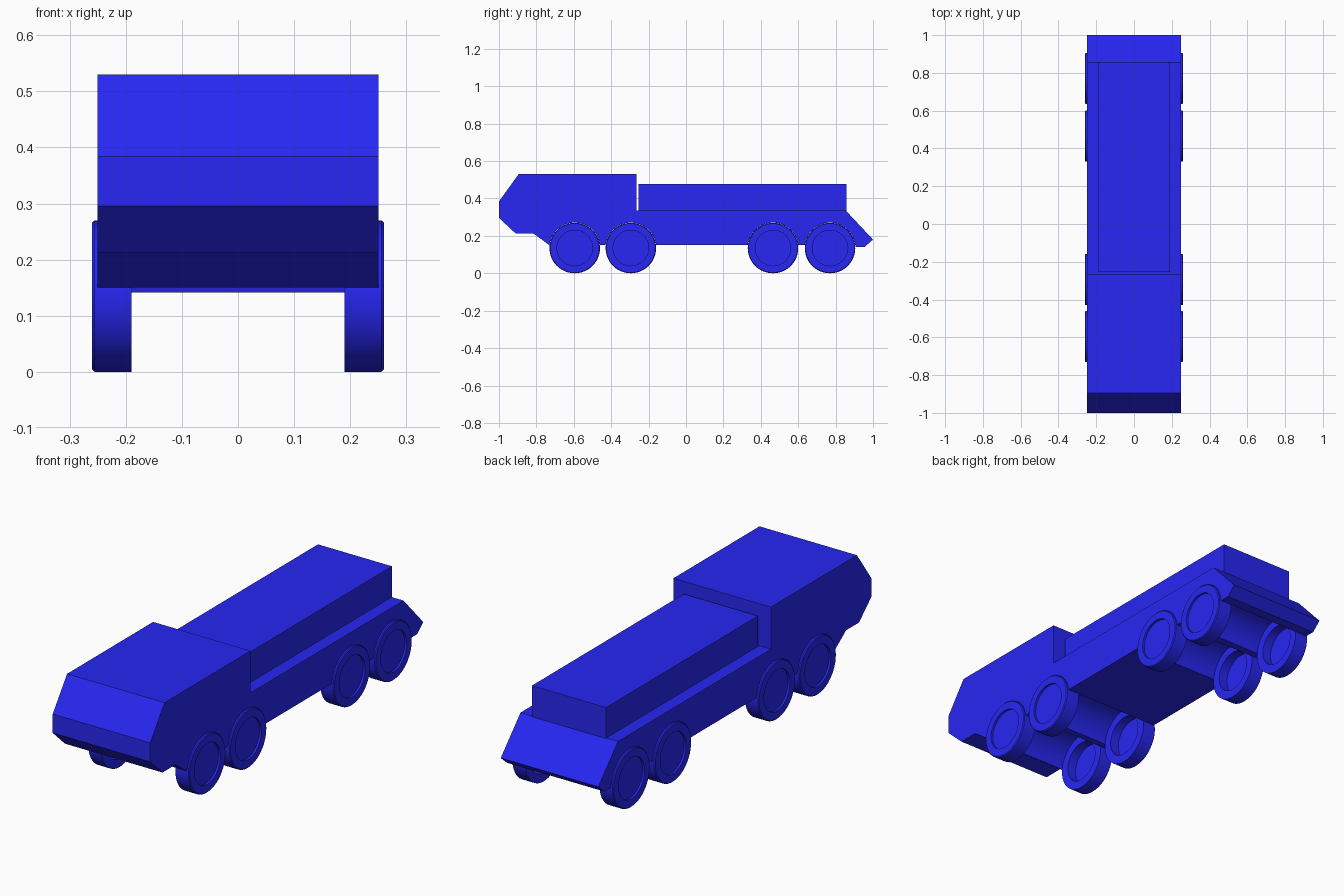
import bpy, bmesh, math

if "Cube" in bpy.data.objects:
    bpy.data.objects.remove(bpy.data.objects["Cube"])

R = 0.135                                  # wheel radius, also axle height
AXLES = (-0.595, -0.295, 0.465, 0.77)

blue = bpy.data.materials.new("blue_paint")
blue.diffuse_color = (0.02, 0.02, 0.9, 1)
blue.use_nodes = True
blue.node_tree.nodes["Principled BSDF"].inputs["Base Color"].default_value = blue.diffuse_color


def finish(bm, name):
    bmesh.ops.recalc_face_normals(bm, faces=bm.faces)
    mesh = bpy.data.meshes.new(name)
    bm.to_mesh(mesh)
    bm.free()
    mesh.materials.append(blue)
    obj = bpy.data.objects.new(name, mesh)
    bpy.context.collection.objects.link(obj)
    bpy.ops.object.select_all(action='DESELECT')
    obj.select_set(True)
    bpy.context.view_layer.objects.active = obj
    bpy.ops.object.shade_smooth_by_angle(angle=math.radians(30))
    return obj


def extrude_profile(name, points, half_width):
    """Extrude a (y, z) side profile across x."""
    bm = bmesh.new()
    face = bm.faces.new([bm.verts.new((-half_width, y, z)) for y, z in points])
    new = bmesh.ops.extrude_face_region(bm, geom=[face], use_keep_orig=True)["geom"]
    verts = [v for v in new if isinstance(v, bmesh.types.BMVert)]
    bmesh.ops.translate(bm, verts=verts, vec=(2 * half_width, 0, 0))
    return finish(bm, name)


def arch(y, floor=0.15, r=R + 0.001, steps=24):
    """Wheel arch points running from front to rear."""
    start = math.pi - math.asin((floor - R) / r)
    end = math.pi - start
    angles = [start + (end - start) * i / steps for i in range(steps + 1)]
    return [(y + r * math.cos(a), R + r * math.sin(a)) for a in angles]


def wheel(name, y, side, steps=48):
    """Lathe a tyre with a shallow outer hub and a hollow inner side."""
    section = [(0.25, 0), (0.25, 0.095), (0.26, 0.095), (0.26, R - 0.004), (0.256, R),
               (0.19, R), (0.19, 0.095), (0.235, 0.095), (0.235, 0)]
    bm = bmesh.new()
    verts = [bm.verts.new((side * x, y, R + r)) for x, r in section]
    edges = [bm.edges.new(pair) for pair in zip(verts, verts[1:])]
    bmesh.ops.spin(bm, geom=verts + edges, cent=(0, y, R), axis=(1, 0, 0),
                   angle=2 * math.pi, steps=steps)
    bmesh.ops.remove_doubles(bm, verts=bm.verts, dist=1e-5)
    return finish(bm, name)


# Hull and cab in one side profile, with the arches cut full width
profile = [(-0.265, 0.335), (-0.265, 0.53), (-0.895, 0.53), (-1, 0.384),
           (-1, 0.296), (-0.91, 0.212), (-0.815, 0.212)]
for y in AXLES:
    profile += arch(y)
profile += [(0.907, 0.141), (0.955, 0.141), (1, 0.18), (0.855, 0.335)]
extrude_profile("hull_and_cab", profile, 0.25)

# Narrower cargo box behind the cab
extrude_profile("cargo_box", [(-0.255, 0.33), (0.857, 0.33),
                              (0.857, 0.477), (-0.255, 0.477)], 0.19)

# Eight wheels
for i, y in enumerate(AXLES, 1):
    for side, label in ((-1, "left"), (1, "right")):
        wheel(f"wheel_{label}_{i}", y, side)
